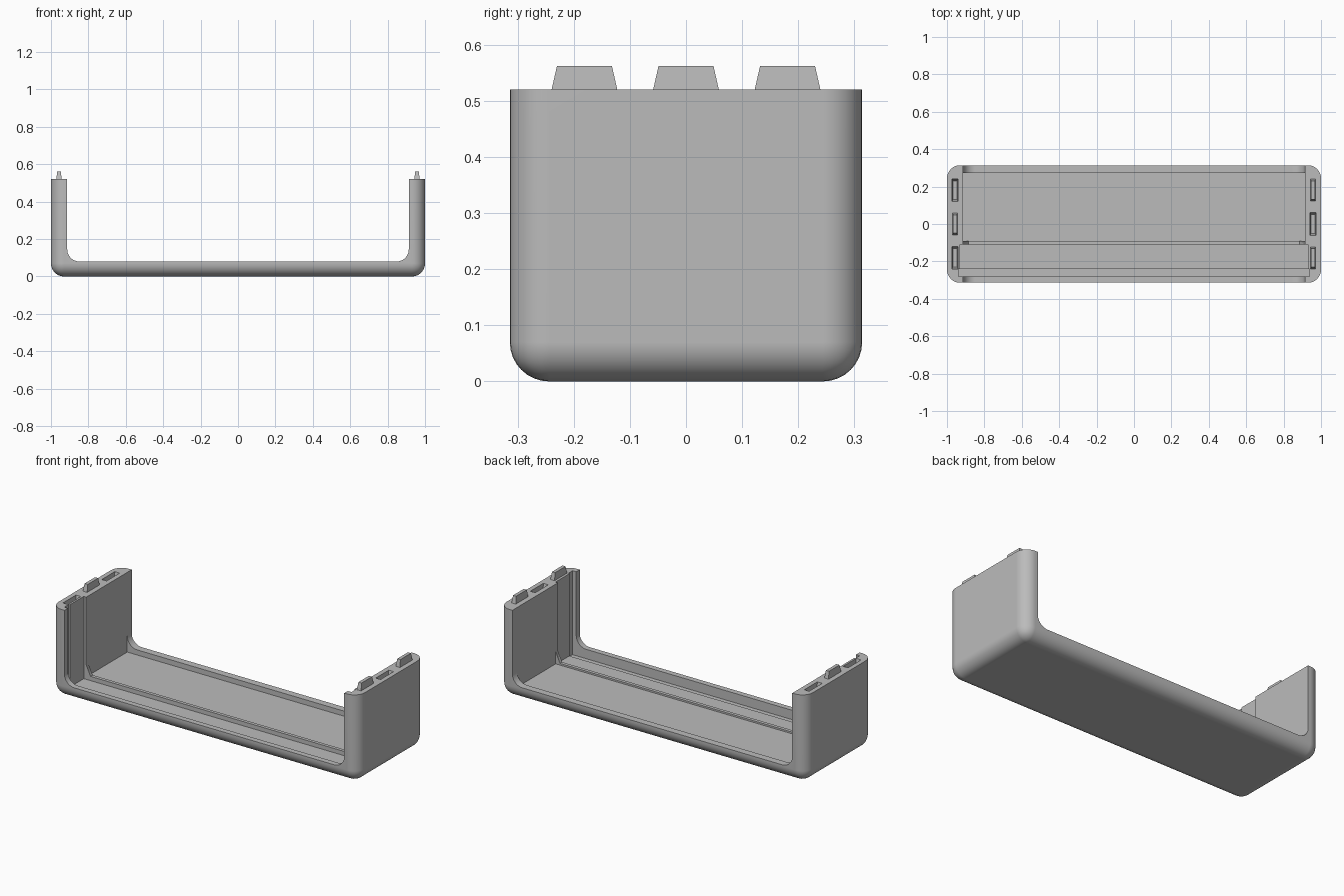
import bpy, bmesh, math

if "Cube" in bpy.data.objects:
    bpy.data.objects.remove(bpy.data.objects["Cube"])

HALF_Y, HEIGHT, ROUND = 0.314, 0.52, 0.07
INNER = 0.913          # inner face of the end walls
RIM = 0.08             # height of the front and back lips

grey = bpy.data.materials.new("light_grey")
grey.use_nodes = True
colour = (0.5, 0.5, 0.5, 1)
grey.diffuse_color = colour
grey.node_tree.nodes["Principled BSDF"].inputs["Base Color"].default_value = colour


def finish(name, bm):
    bmesh.ops.recalc_face_normals(bm, faces=bm.faces)
    mesh = bpy.data.meshes.new(name)
    bm.to_mesh(mesh)
    bm.free()
    mesh.materials.append(grey)
    obj = bpy.data.objects.new(name, mesh)
    bpy.context.collection.objects.link(obj)
    return obj


def prism(name, outline, y0, y1):
    """Extrude an x-z outline along y."""
    bm = bmesh.new()
    face = bm.faces.new([bm.verts.new((x, y0, z)) for x, z in outline])
    ext = bmesh.ops.extrude_face_region(bm, geom=[face])
    verts = [v for v in ext["geom"] if isinstance(v, bmesh.types.BMVert)]
    bmesh.ops.translate(bm, verts=verts, vec=(0, y1 - y0, 0))
    return finish(name, bm)


def box(name, x, y0, y1, z0, z1):
    return prism(name, [(-x, z0), (x, z0), (x, z1), (-x, z1)], y0, y1)


def taper(name, x, y, z0, z1, base, top):
    """Block whose footprint shrinks from base to top half sizes."""
    bm = bmesh.new()
    bmesh.ops.create_cube(bm, size=2)
    for v in bm.verts:
        hx, hy = base if v.co.z < 0 else top
        v.co = (x + v.co.x * hx, y + v.co.y * hy, z0 if v.co.z < 0 else z1)
    return finish(name, bm)


def combine(target, tool, operation):
    mod = target.modifiers.new(operation.lower(), "BOOLEAN")
    mod.operation, mod.solver, mod.object = operation, "EXACT", tool
    bpy.context.view_layer.objects.active = target
    bpy.ops.object.modifier_apply(modifier=mod.name)
    bpy.data.objects.remove(tool)


# Outer body with rounded upright and bottom edges
bm = bmesh.new()
bmesh.ops.create_cube(bm, size=2)
for v in bm.verts:
    v.co = (v.co.x, v.co.y * HALF_Y, HEIGHT if v.co.z > 0 else 0)
edges = [e for e in bm.edges if min(v.co.z for v in e.verts) < HEIGHT / 2]
bmesh.ops.bevel(bm, geom=edges, offset=ROUND, segments=8, profile=0.5, affect="EDGES")
shell = finish("tray_shell", bm)

# Open middle with rounded lower corners
r = 0.065
outline = [(INNER, 1), (-INNER, 1)]
for cx, start in ((-INNER + r, math.pi), (INNER - r, 1.5 * math.pi)):
    for i in range(11):
        a = start + i * math.pi / 20
        outline.append((cx + r * math.cos(a), RIM + r + r * math.sin(a)))
combine(shell, prism("opening", outline, -1, 1), "DIFFERENCE")

# Sunken floor, panel recess and deeper panel groove
combine(shell, box("floor_cut", INNER, -0.2, 0.272, 0.05, 1), "DIFFERENCE")
combine(shell, box("panel_cut", 0.929, -0.26, -0.11, 0.035, 1), "DIFFERENCE")
combine(shell, box("groove_cut", 0.937, -0.281, -0.24, 0.025, 1), "DIFFERENCE")

# Low ridge behind the panel recess, with a gusset at each end
w, z = INNER + 0.01, 0.04
ridge = [(-w, z), (w, z), (w, 0.12), (INNER, 0.12), (0.885, 0.06),
         (-0.885, 0.06), (-INNER, 0.12), (-w, 0.12)]
combine(shell, prism("ridge", ridge, -0.11, -0.09), "UNION")

# Tabs and matching sockets alternate along the two end walls
for side, wall in ((1, "left"), (-1, "right")):
    for i, place in enumerate(("front", "middle", "back")):
        x, y = side * 0.957, (i - 1) * 0.181
        if (i == 1) == (side < 0):
            taper(f"{wall}_{place}_tab", x, y, HEIGHT - 0.002, 0.562,
                  (0.014, 0.059), (0.010, 0.049))
        else:
            socket = taper("socket", x, y, HEIGHT - 0.045, HEIGHT + 0.001,
                           (0.011, 0.050), (0.016, 0.061))
            combine(shell, socket, "DIFFERENCE")

# Smooth the rounded edges, keep the rest crisp
bpy.ops.object.select_all(action="DESELECT")
shell.select_set(True)
bpy.context.view_layer.objects.active = shell
bpy.ops.object.shade_smooth_by_angle(angle=math.radians(30))
normals = shell.modifiers.new("flat_faces", "WEIGHTED_NORMAL")
normals.keep_sharp = True
